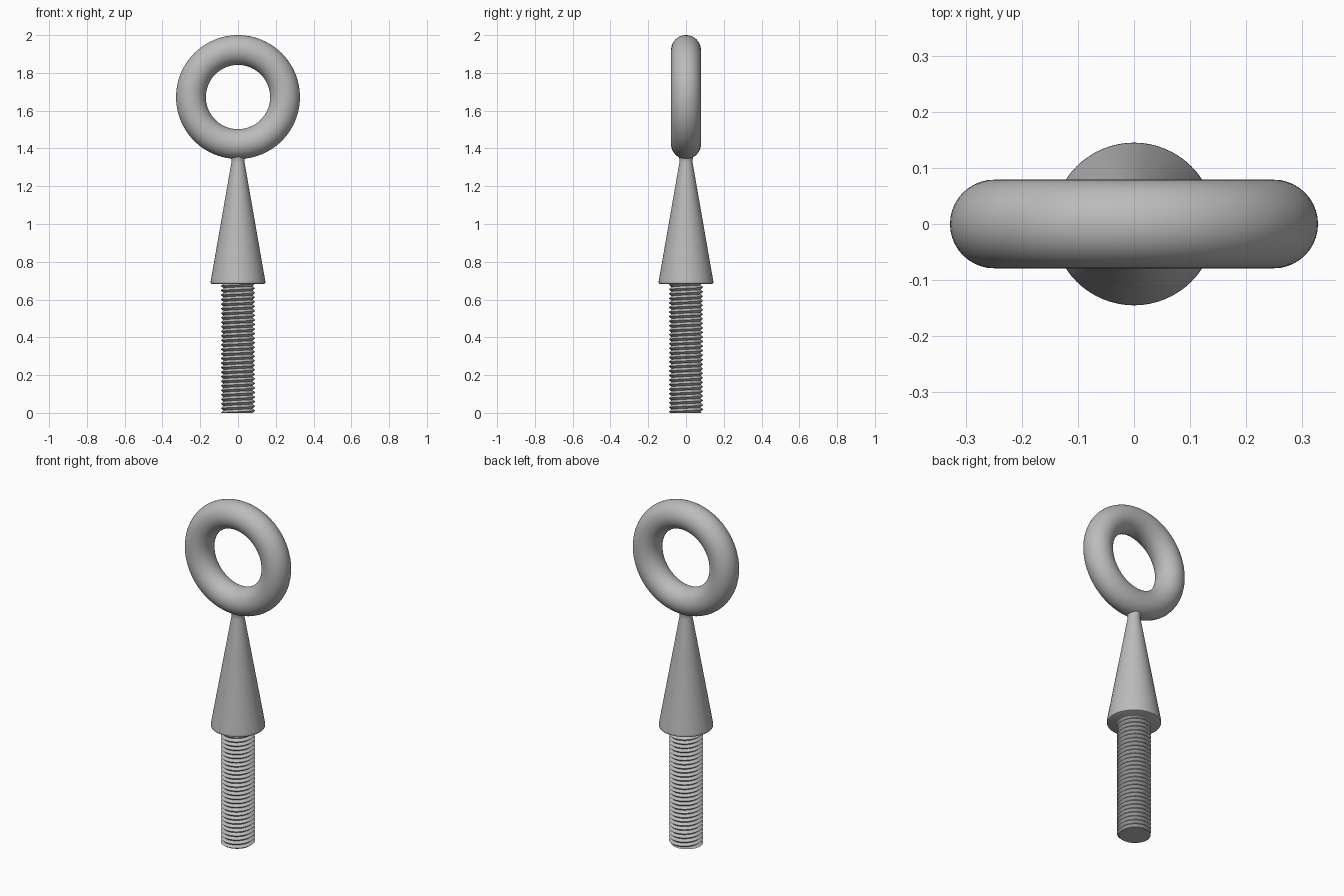
import bpy
import bmesh
from math import cos, sin, pi, radians

cube = bpy.data.objects.get("Cube")
if cube:
    bpy.data.objects.remove(cube, do_unlink=True)

STEEL = (0.5, 0.5, 0.5, 1)
steel = bpy.data.materials.new("grey steel")
steel.use_nodes = True
steel.diffuse_color = STEEL
steel.node_tree.nodes["Principled BSDF"].inputs["Base Color"].default_value = STEEL


def finish(obj, name, angle):
    """Name, colour and smooth a part."""
    obj.name = name
    obj.data.materials.clear()
    obj.data.materials.append(steel)
    bpy.ops.object.select_all(action="DESELECT")
    obj.select_set(True)
    bpy.context.view_layer.objects.active = obj
    bpy.ops.object.shade_smooth_by_angle(angle=radians(angle))


def from_bmesh(bm, name, angle):
    bmesh.ops.recalc_face_normals(bm, faces=bm.faces)
    mesh = bpy.data.meshes.new(name)
    bm.to_mesh(mesh)
    bm.free()
    obj = bpy.data.objects.new(name, mesh)
    bpy.context.collection.objects.link(obj)
    finish(obj, name, angle)


# Ring eye, standing upright
bpy.ops.mesh.primitive_torus_add(
    major_segments=96, minor_segments=40, major_radius=0.249,
    minor_radius=0.079, location=(0, 0, 1.672), rotation=(pi / 2, 0, 0))
finish(bpy.context.object, "ring_eye", 60)

# Tapered shank, with a rounded lower rim and a small flare under the ring
SIDES = 64
profile = [(0, 0.682), (0.138, 0.682), (0.143, 0.685), (0.145, 0.691),
           (0.144, 0.70), (0.035, 1.325), (0.034, 1.34), (0.038, 1.352),
           (0.038, 1.37), (0, 1.37)]
bm = bmesh.new()
verts = [bm.verts.new((r, 0, z)) for r, z in profile]
edges = [bm.edges.new(pair) for pair in zip(verts, verts[1:])]
bmesh.ops.spin(bm, geom=verts + edges, cent=(0, 0, 0), axis=(0, 0, 1),
               angle=2 * pi, steps=SIDES, use_duplicate=False)
bmesh.ops.remove_doubles(bm, verts=bm.verts, dist=0.0001)
from_bmesh(bm, "tapered_shank", 40)

# Threaded rod: a helical V groove, cut flat at both ends
PITCH, ROOT, CREST, TOP = 0.024, 0.077, 0.091, 0.69
rows = 2 * (int(TOP / PITCH) + 4)
bm = bmesh.new()
columns = []
for j in range(SIDES + 1):
    turn = j / SIDES
    a = 2 * pi * turn
    column = []
    for i in range(rows):
        r = CREST if i % 2 else ROOT
        z = (i / 2 + turn - 2) * PITCH
        column.append(bm.verts.new((r * cos(a), r * sin(a), z)))
    columns.append(column)
for left, right in zip(columns, columns[1:]):
    for i in range(rows - 1):
        bm.faces.new((left[i], right[i], right[i + 1], left[i + 1]))
bmesh.ops.remove_doubles(bm, verts=bm.verts, dist=0.0001)
for height, up in ((0, -1), (TOP, 1)):
    cut = bmesh.ops.bisect_plane(
        bm, geom=bm.verts[:] + bm.edges[:] + bm.faces[:], dist=0.00001,
        plane_co=(0, 0, height), plane_no=(0, 0, up), clear_outer=True)
    rim = [e for e in cut["geom_cut"] if isinstance(e, bmesh.types.BMEdge)]
    bmesh.ops.holes_fill(bm, edges=rim, sides=0)
from_bmesh(bm, "threaded_rod", 35)
